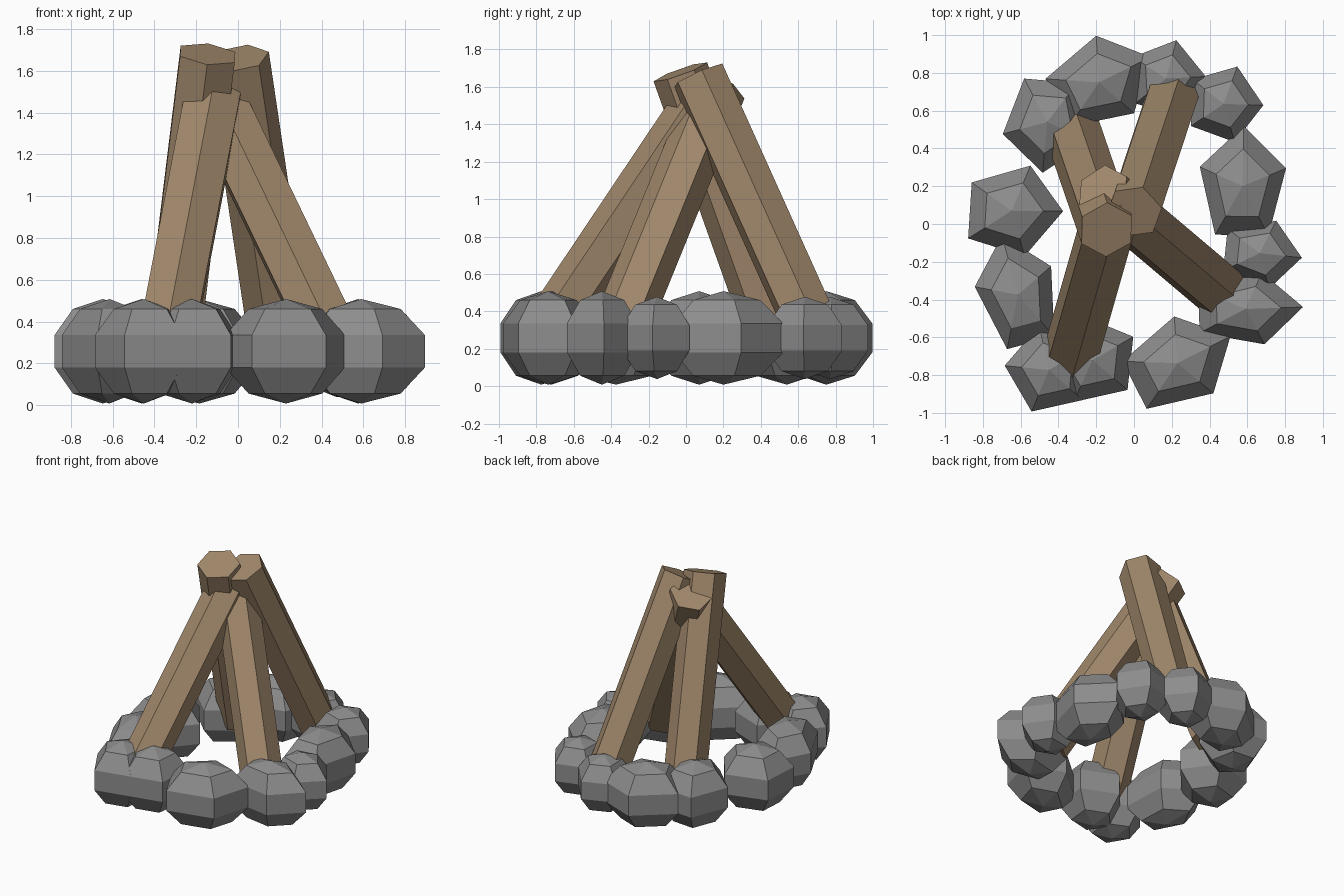
import bpy
import bmesh
from math import sin, cos, pi, radians
from mathutils import Vector, Matrix

default = bpy.data.objects.get("Cube")
if default:
    bpy.data.objects.remove(default, do_unlink=True)


def make_material(name, color):
    mat = bpy.data.materials.new(name)
    mat.use_nodes = True
    mat.diffuse_color = color
    mat.node_tree.nodes["Principled BSDF"].inputs["Base Color"].default_value = color
    return mat


STONE = make_material("stone grey", (0.265, 0.265, 0.265, 1))
WOOD = make_material("wood brown", (0.36, 0.25, 0.15, 1))


def finish(bm, name, mat):
    bmesh.ops.recalc_face_normals(bm, faces=bm.faces)
    mesh = bpy.data.meshes.new(name)
    bm.to_mesh(mesh)
    bm.free()
    mesh.materials.append(mat)
    obj = bpy.data.objects.new(name, mesh)
    bpy.context.collection.objects.link(obj)
    return obj


def stone(name, x, y, length, width, angle, half_height):
    """Five-sided, five-band faceted boulder, stretched and turned about z."""
    sides = 5
    bm = bmesh.new()
    top = bm.verts.new((0, 0, 1))
    bottom = bm.verts.new((0, 0, -1))
    rings = []
    for band in range(1, sides):
        phi = pi * band / sides
        r = sin(phi) / sin(2 * pi / sides)
        rings.append([bm.verts.new((r * cos(2 * pi * k / sides),
                                    r * sin(2 * pi * k / sides), cos(phi)))
                      for k in range(sides)])
    for k in range(sides):
        n = (k + 1) % sides
        bm.faces.new((top, rings[0][k], rings[0][n]))
        bm.faces.new((bottom, rings[-1][n], rings[-1][k]))
        for a, b in zip(rings, rings[1:]):
            bm.faces.new((a[k], b[k], b[n], a[n]))
    place = (Matrix.Translation((x, y, 0.258))
             @ Matrix.Rotation(radians(angle), 4, "Z")
             @ Matrix.Diagonal((length, width, half_height, 1)))
    bm.transform(place)
    return finish(bm, name, STONE)


def log(name, foot, tip, twist=0, radius=0.152):
    """Hexagonal log from foot to tip, a corner along y before the twist."""
    foot, tip = Vector(foot), Vector(tip)
    axis = tip - foot
    turn = Vector((0, 0, 1)).rotation_difference(axis).to_matrix().to_4x4()
    bm = bmesh.new()
    bmesh.ops.create_cone(bm, cap_ends=True, segments=6, radius1=radius,
                          radius2=radius, depth=axis.length)
    bm.transform(Matrix.Translation((foot + tip) / 2) @ turn
                 @ Matrix.Rotation(radians(twist), 4, "Z"))
    return finish(bm, name, WOOD)


# Ring of stones: x, y, length, width, angle, half height
stones = [
    (-0.185, 0.75, 0.305, 0.24, 26, 0.25),
    (0.17, 0.77, 0.21, 0.21, 75, 0.22),
    (0.475, 0.636, 0.21, 0.21, -2, 0.22),
    (0.575, 0.2, 0.32, 0.24, 89, 0.25),
    (0.665, -0.155, 0.225, 0.19, -6, 0.22),
    (0.59, -0.45, 0.305, 0.2, 2, 0.25),
    (0.23, -0.737, 0.315, 0.24, 27, 0.25),
    (-0.22, -0.721, 0.24, 0.25, 102.6, 0.25),
    (-0.45, -0.773, 0.24, 0.235, 102.6, 0.25),
    (-0.615, -0.375, 0.325, 0.22, 105, 0.25),
    (-0.648, 0.07, 0.25, 0.275, -74, 0.25),
    (-0.46, 0.54, 0.27, 0.24, -95, 0.25),
]
for i, spec in enumerate(stones, 1):
    stone(f"ring_stone_{i}", *spec)

# Four leaning logs
log("front_right_log", (-0.355, -0.76, 0.25), (-0.105, 0.115, 1.555))
log("front_left_log", (0.48, -0.375, 0.25), (-0.165, 0.17, 1.59))
log("back_left_log", (0.21, 0.70, 0.25), (0.0, 0.065, 1.66), -20)
log("back_right_log", (-0.32, 0.48, 0.25), (-0.145, -0.03, 1.68))
